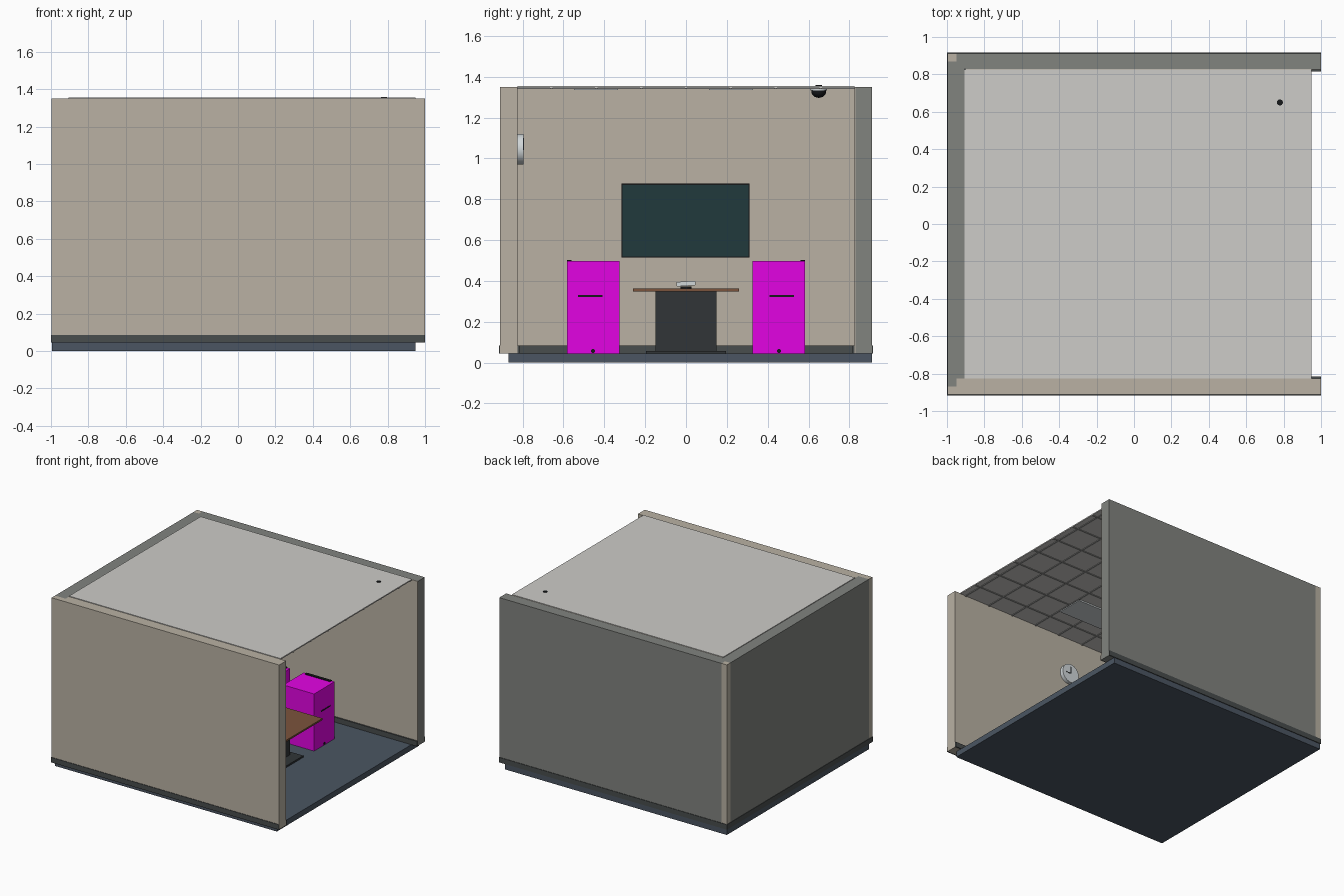
import bpy
from math import radians

if "Cube" in bpy.data.objects:
    bpy.data.objects.remove(bpy.data.objects["Cube"])


def mat(name, r, g, b):
    m = bpy.data.materials.new(name)
    m.diffuse_color = [(c / 255) ** 2.2 for c in (r, g, b)] + [1]
    m.use_nodes = True
    m.node_tree.nodes["Principled BSDF"].inputs["Base Color"].default_value = m.diffuse_color
    return m


BEIGE = mat("beige_paint", 184, 176, 162)
GREY = mat("grey_wall", 128, 130, 126)
TRIM = mat("dark_trim", 74, 78, 78)
CARPET = mat("blue_carpet", 76, 86, 98)
CEIL = mat("ceiling_tile", 204, 203, 199)
BAR = mat("ceiling_bar", 150, 150, 148)
BLACK = mat("black_plastic", 28, 30, 32)
SCREEN = mat("screen_glass", 38, 60, 63)
WOOD = mat("brown_wood", 122, 84, 62)
STEEL = mat("dark_steel", 52, 56, 58)
PINK = mat("magenta", 226, 12, 226)
WHITE = mat("off_white", 208, 214, 216)


def box(name, x, y, z, m):
    """Box from its (min, max) range on each axis."""
    lo, hi = zip(x, y, z)
    bpy.ops.mesh.primitive_cube_add(size=1, location=[(a + b) / 2 for a, b in zip(lo, hi)])
    o = bpy.context.object
    o.name = name
    o.scale = [b - a for a, b in zip(lo, hi)]
    bpy.ops.object.transform_apply(location=False, rotation=False, scale=True)
    o.data.materials.append(m)
    return o


def disc(name, r, depth, loc, rot, m):
    bpy.ops.mesh.primitive_cylinder_add(vertices=32, radius=r, depth=depth, location=loc, rotation=rot)
    o = bpy.context.object
    o.name = name
    o.data.materials.append(m)
    bpy.ops.object.shade_smooth_by_angle()
    return o


# Floor slab
box("floor", (-0.995, 0.95), (-0.87, 0.91), (0, 0.045), CARPET)

# Walls: grey outside, thin beige lining inside
WZ = (0.045, 1.35)
box("front_wall", (-0.95, 1), (-0.912, -0.825), WZ, BEIGE)
box("back_wall", (-0.95, 1), (0.83, 0.912), WZ, GREY)
box("back_wall_lining", (-0.9, 0.999), (0.825, 0.83), WZ, BEIGE)
box("left_wall", (-0.997, -0.905), (-0.868, 0.868), WZ, GREY)
box("left_wall_lining", (-0.905, -0.9), (-0.825, 0.825), WZ, BEIGE)
for s in (-1, 1):
    box("corner_post", (-0.997, -0.95), sorted((s * 0.868, s * 0.912)), WZ, BEIGE)

# Baseboards inside and outside
BZ = (0.045, 0.085)
for s in (-1, 1):
    box("outer_baseboard", (-1, 1), sorted((s * 0.905, s * 0.916)), BZ, TRIM)
    box("inner_baseboard", (-0.9, 1), sorted((s * 0.815, s * 0.826)), BZ, TRIM)
box("left_outer_baseboard", (-1, -0.99), (-0.905, 0.905), BZ, TRIM)
box("left_inner_baseboard", (-0.902, -0.89), (-0.815, 0.815), BZ, TRIM)

# Suspended ceiling with grid bars
box("ceiling", (-0.905, 0.95), (-0.825, 0.825), (1.346, 1.355), CEIL)
for i in range(-3, 4):
    box("ceiling_bar_long", (-0.9, 0.95), (i * 0.22 - 0.006, i * 0.22 + 0.006), (1.341, 1.347), BAR)
for i in range(-4, 5):
    x = 0.02 + i * 0.22
    box("ceiling_bar_cross", (x - 0.006, x + 0.006), (-0.825, 0.825), (1.341, 1.347), BAR)

# Ceiling light panels
for y in (-0.44, 0.22):
    box("light_panel", (-0.2, 0.24), (y - 0.108, y + 0.108), (1.335, 1.347), WHITE)

# Dome camera
bpy.ops.mesh.primitive_uv_sphere_add(segments=24, ring_count=12, radius=0.036, location=(0.78, 0.65, 1.345))
dome = bpy.context.object
dome.name = "dome_camera"
dome.scale.z = 0.42
dome.scale.z = 0.85
dome.location.z = 1.3275
dome.data.materials.append(BLACK)
bpy.ops.object.shade_smooth_by_angle()
disc("dome_mount", 0.04, 0.012, (0.78, 0.65, 1.34), (0, 0, 0), WHITE)
disc("dome_cap", 0.016, 0.01, (0.78, 0.65, 1.354), (0, 0, 0), BLACK)

# Wall screen
box("screen_frame", (-0.9, -0.875), (-0.316, 0.312), (0.515, 0.877), BLACK)
box("screen", (-0.876, -0.872), (-0.31, 0.306), (0.521, 0.871), SCREEN)

# Wall clock
disc("clock_case", 0.075, 0.03, (-0.07, -0.81, 1.045), (radians(90), 0, 0), WHITE)
box("clock_hand_long", (-0.073, -0.067), (-0.796, -0.793), (1.045, 1.1), BLACK)
box("clock_hand_short", (-0.07, -0.03), (-0.796, -0.793), (1.042, 1.048), BLACK)

# Table
CX = 0.11
box("table_top", (CX - 0.45, CX + 0.45), (-0.26, 0.26), (0.349, 0.362), WOOD)
box("table_pedestal", (CX - 0.24, CX + 0.24), (-0.15, 0.15), (0.055, 0.35), STEEL)
box("table_base", (CX - 0.327, CX + 0.327), (-0.195, 0.195), (0.045, 0.058), STEEL)

# Desk device on a small puck
disc("device_foot", 0.026, 0.012, (CX, 0, 0.367), (0, 0, 0), BLACK)
device = box("device", (CX - 0.05, CX + 0.05), (-0.046, 0.046), (0.376, 0.398), WHITE)
device.rotation_euler.x = radians(4)

# Blocky chairs, two on each side, with dark back rail, arm strips and casters
for s in (-1, 1):
    for x in (CX - 0.195, CX + 0.195):
        box("chair_block", (x - 0.135, x + 0.135), sorted((s * 0.325, s * 0.582)), (0.045, 0.498), PINK)
        box("chair_back_rail", (x - 0.11, x + 0.11), sorted((s * 0.56, s * 0.584)), (0.48, 0.503), BLACK)
        for t in (-1, 1):
            box("chair_arm", sorted((x + t * 0.12, x + t * 0.137)), sorted((s * 0.41, s * 0.53)),
                (0.322, 0.332), BLACK)
            disc("chair_caster", 0.01, 0.02, (x + t * 0.128, s * 0.455, 0.057), (0, radians(90), 0), BLACK)
